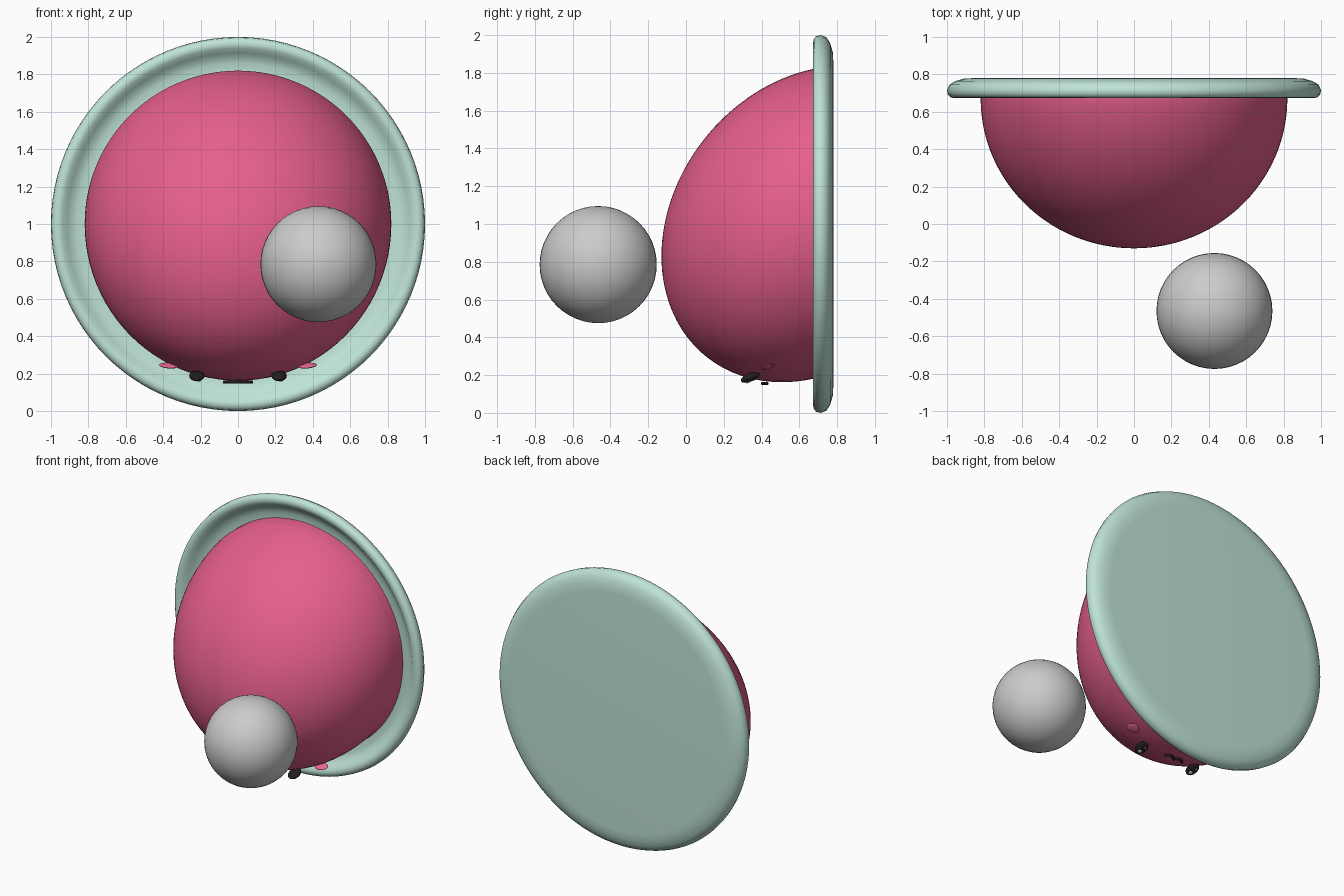
import bpy, bmesh, math
from mathutils import Matrix

if "Cube" in bpy.data.objects:
    bpy.data.objects.remove(bpy.data.objects["Cube"])


def material(name, r, g, b):
    m = bpy.data.materials.new(name)
    m.use_nodes = True
    m.diffuse_color = (r, g, b, 1)
    m.node_tree.nodes["Principled BSDF"].inputs["Base Color"].default_value = (r, g, b, 1)
    return m


MINT = material("mint", 0.52, 0.77, 0.68)
PINK = material("raspberry pink", 0.79, 0.115, 0.255)
BLUSH = material("blush pink", 0.88, 0.15, 0.31)
GREY = material("light grey", 0.6, 0.6, 0.6)
BLACK = material("black", 0.015, 0.012, 0.015)
WHITE = material("white", 0.9, 0.9, 0.9)


def finish(name, bm, mat, angle=180):
    bmesh.ops.recalc_face_normals(bm, faces=bm.faces)
    mesh = bpy.data.meshes.new(name)
    bm.to_mesh(mesh)
    bm.free()
    mesh.materials.append(mat)
    ob = bpy.data.objects.new(name, mesh)
    bpy.context.collection.objects.link(ob)
    bpy.ops.object.select_all(action="DESELECT")
    ob.select_set(True)
    bpy.context.view_layer.objects.active = ob
    bpy.ops.object.shade_smooth_by_angle(angle=math.radians(angle))
    return ob


def lathe(name, rings, mat, segments=96, angle=50):
    """Stack circles (radius, y, centre height) along y and cap both ends."""
    bm = bmesh.new()
    loops = []
    for r, y, z in rings:
        loops.append([bm.verts.new((r * math.cos(a), y, z + r * math.sin(a)))
                      for a in (math.tau * i / segments for i in range(segments))])
    for low, high in zip(loops, loops[1:]):
        for i in range(segments):
            j = (i + 1) % segments
            bm.faces.new((low[i], low[j], high[j], high[i]))
    bm.faces.new(loops[0])
    bm.faces.new(loops[-1])
    return finish(name, bm, mat, angle)


def ellipsoid(name, centre, radii, mat, tilt=0, roll=0, segments=32):
    bm = bmesh.new()
    bmesh.ops.create_uvsphere(bm, u_segments=segments, v_segments=segments // 2, radius=1)
    spin = Matrix.Rotation(tilt, 4, "X") @ Matrix.Rotation(roll, 4, "Y")
    bm.transform(Matrix.Translation(centre) @ spin @ Matrix.Diagonal((*radii, 1)))
    return finish(name, bm, mat)


# Plate with a rounded lip and a shallow floor, standing on its edge
plate = [(0.86, 0.78), (0.91, 0.777), (0.955, 0.764), (0.987, 0.745), (1.0, 0.715),
         (0.995, 0.69), (0.98, 0.677), (0.96, 0.673), (0.94, 0.68),
         (0.915, 0.702), (0.89, 0.722), (0.86, 0.732), (0.82, 0.735)]
lathe("plate", [(r, y, 1) for r, y in plate], MINT)

# Sagging dome: a hemisphere whose centre drops towards its tip
BASE_Y, DEPTH, RADIUS, SAG = 0.67, 0.8, 0.82, 0.17
rings = [(RADIUS, 0.74, 1)]
for i in range(32):
    a = math.pi / 2 * min(i / 31, 0.997)
    rings.append((RADIUS * math.cos(a), BASE_Y - DEPTH * math.sin(a), 1 - SAG * math.sin(a)))
lathe("dome", rings, PINK, angle=60)

# Ball beside the dome
ellipsoid("ball", (0.43, -0.465, 0.785), (0.31, 0.31, 0.31), GREY, segments=48)

# Face on the underside: eyes with highlights, cheeks
TILT = math.radians(22)
for side, s in (("left", 1), ("right", -1)):
    eye = Matrix.Translation((s * 0.22, 0.34, 0.188)) @ Matrix.Rotation(TILT, 4, "X")
    ellipsoid(side + "_eye", eye.translation, (0.041, 0.053, 0.022), BLACK, TILT)
    for part, x, y, r in (("highlight", 0.008, -0.018, 0.014), ("glint", -0.01, 0.02, 0.007)):
        spot = eye @ Matrix.Translation((x, y, -0.019))
        ellipsoid(side + "_eye_" + part, spot.translation, (r, r, 0.005), WHITE, TILT, segments=16)
    ellipsoid(side + "_cheek", (s * 0.37, 0.435, 0.243), (0.052, 0.034, 0.009),
              BLUSH, TILT, -s * 0.08)

# Wavy mouth made of two small arcs
curve = bpy.data.curves.new("mouth", "CURVE")
curve.dimensions = "3D"
curve.bevel_depth = 0.009
curve.bevel_resolution = 3
curve.use_fill_caps = True
path = curve.splines.new("POLY")
path.points.add(24)
for i, p in enumerate(path.points):
    t = i / 24
    p.co = (0.15 * (t - 0.5), 0.405 + 0.024 * abs(math.sin(math.tau * t)), 0.155, 1)
curve.materials.append(BLACK)
mouth = bpy.data.objects.new("mouth", curve)
bpy.context.collection.objects.link(mouth)
